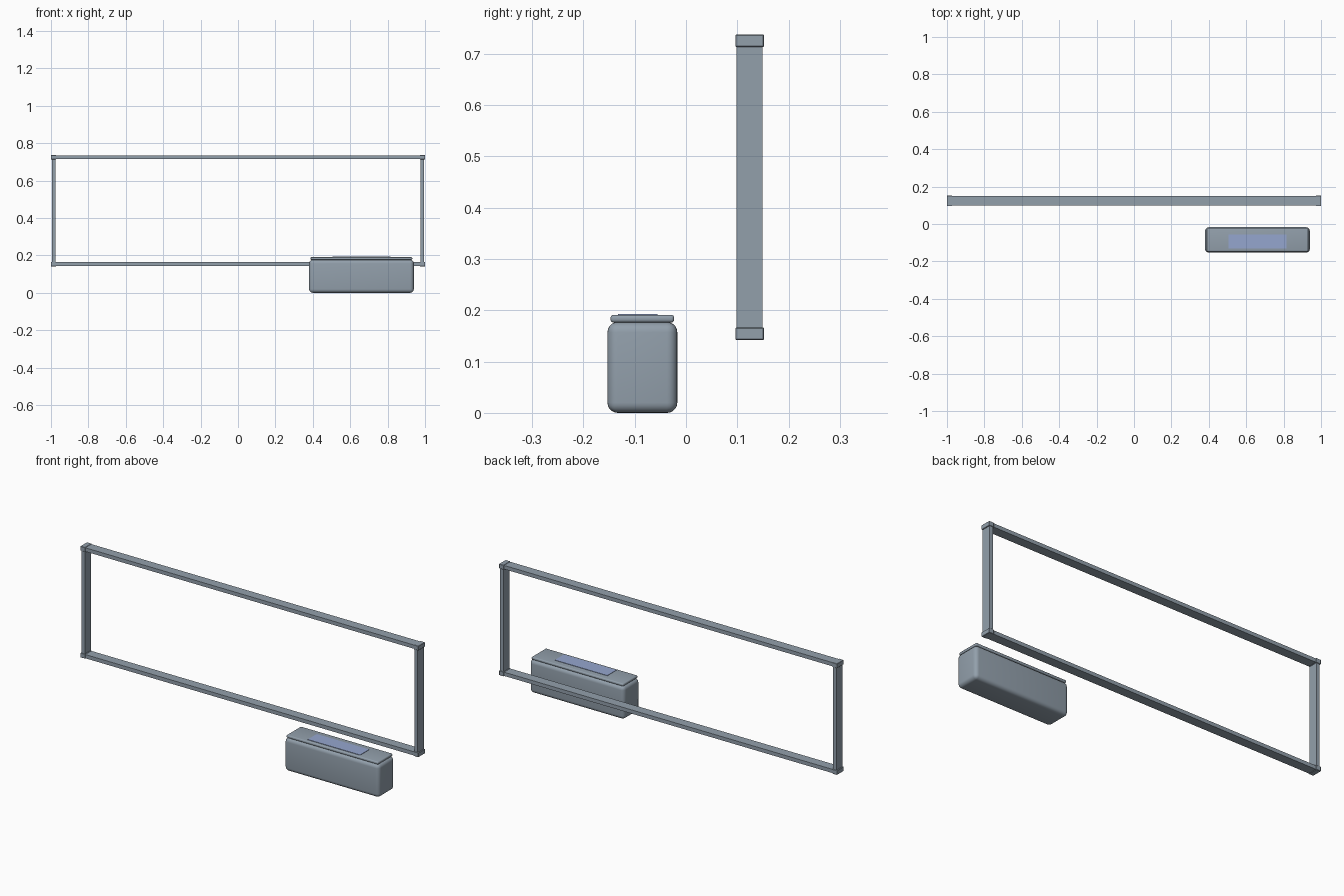
import bpy, bmesh, math
from mathutils import Matrix, Vector

if "Cube" in bpy.data.objects:
    bpy.data.objects.remove(bpy.data.objects["Cube"])


def material(name, rgb):
    m = bpy.data.materials.new(name)
    m.diffuse_color = (*rgb, 1)
    m.use_nodes = True
    m.node_tree.nodes["Principled BSDF"].inputs["Base Color"].default_value = m.diffuse_color
    return m


steel = material("blue grey", (0.29, 0.35, 0.41))
blue = material("pale blue", (0.30, 0.38, 0.62))


def box(name, lo, hi, mat, bevel=0, segments=4):
    lo, hi = Vector(lo), Vector(hi)
    bm = bmesh.new()
    bmesh.ops.create_cube(bm, size=1, matrix=Matrix.Translation((lo + hi) / 2)
                          @ Matrix.Diagonal((*(hi - lo), 1)))
    if bevel:
        bmesh.ops.bevel(bm, geom=bm.edges[:], offset=bevel, segments=segments,
                        profile=0.5, affect='EDGES')
    me = bpy.data.meshes.new(name)
    bm.to_mesh(me)
    bm.free()
    me.materials.append(mat)
    ob = bpy.data.objects.new(name, me)
    bpy.context.collection.objects.link(ob)
    if bevel:
        bpy.context.view_layer.objects.active = ob
        ob.select_set(True)
        bpy.ops.object.shade_smooth_by_angle(angle=math.radians(35))
        ob.select_set(False)
    return ob


# Rectangular frame: rails, posts and slightly larger corner caps
for level, z in (("lower", 0.154), ("upper", 0.725)):
    box(level + "_rail", (-0.985, 0.098, z - 0.010), (0.985, 0.149, z + 0.010), steel)
    for side, x in (("left", -0.986), ("right", 0.986)):
        box(f"{level}_{side}_corner", (x - 0.014, 0.096, z - 0.012),
            (x + 0.014, 0.152, z + 0.012), steel, 0.0015, 1)
for side, x in (("left", -0.985), ("right", 0.985)):
    box(side + "_post", (x - 0.010, 0.098, 0.154), (x + 0.010, 0.149, 0.725), steel)

# Rounded case with a thin lid and an inlaid panel on top
box("case_body", (0.38, -0.153, 0), (0.94, -0.017, 0.177), steel, 0.02, 5)
box("case_lid", (0.388, -0.147, 0.176), (0.932, -0.023, 0.191), steel, 0.006, 4)
box("top_panel", (0.505, -0.132, 0.189), (0.815, -0.056, 0.193), blue)
